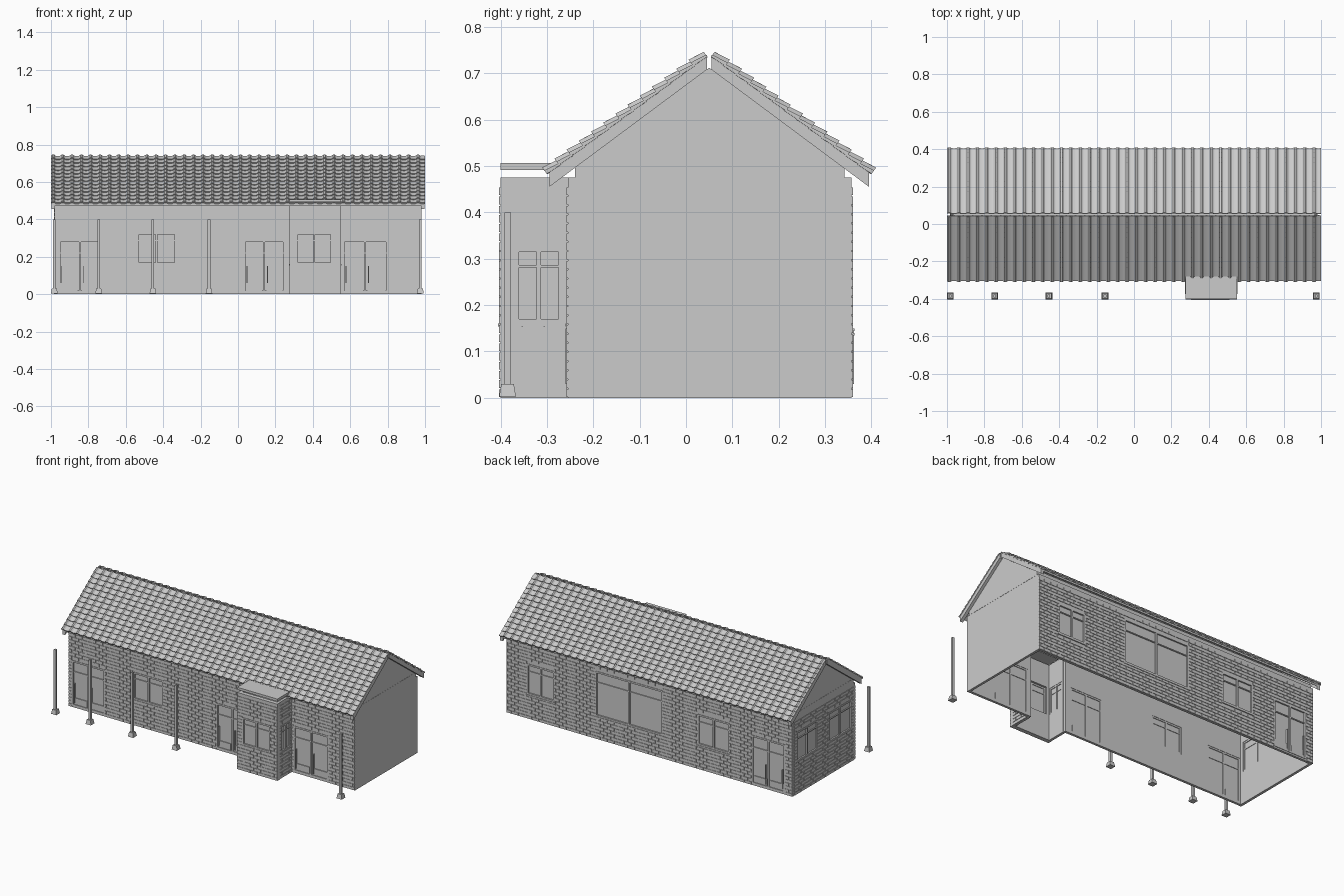
import bpy, bmesh, math
from mathutils import Vector as V

if "Cube" in bpy.data.objects:
    bpy.data.objects.remove(bpy.data.objects["Cube"])

WALL_H = 0.475
T = 0.015          # wall thickness


def finish(bm, name):
    bmesh.ops.recalc_face_normals(bm, faces=bm.faces[:])
    me = bpy.data.meshes.new(name)
    bm.to_mesh(me)
    bm.free()
    ob = bpy.data.objects.new(name, me)
    bpy.context.collection.objects.link(ob)
    return ob


def at(f, u, d, z):
    """Point on a wall plane f = (origin, along, outward)."""
    return f[0] + f[1] * u + f[2] * d + V((0, 0, z))


def box(bm, f, u0, u1, d0, d1, z0, z1):
    v = [bm.verts.new(at(f, u, d, z)) for u in (u0, u1) for d in (d0, d1) for z in (z0, z1)]
    for q in ((0, 1, 3, 2), (4, 5, 7, 6), (0, 1, 5, 4), (2, 3, 7, 6), (0, 2, 6, 4), (1, 3, 7, 5)):
        bm.faces.new([v[i] for i in q])


def prism(name, pts, x0, x1):
    """Extrude a (y, z) profile along x."""
    bm = bmesh.new()
    a = [bm.verts.new((x0, y, z)) for y, z in pts]
    b = [bm.verts.new((x1, y, z)) for y, z in pts]
    n = len(pts)
    bm.faces.new(a)
    bm.faces.new(b)
    for i in range(n):
        bm.faces.new((a[i], a[(i + 1) % n], b[(i + 1) % n], b[i]))
    return finish(bm, name)


def wall(name, f, u0, u1, holes, t=T):
    """Wall panel with rectangular openings."""
    us = sorted({u0, u1, *(h[0] for h in holes), *(h[1] for h in holes)})
    zs = sorted({0, WALL_H, *(h[2] for h in holes), *(h[3] for h in holes)})
    bm = bmesh.new()
    g = [[bm.verts.new(at(f, u, 0, z)) for z in zs] for u in us]
    for i in range(len(us) - 1):
        for j in range(len(zs) - 1):
            cu, cz = (us[i] + us[i + 1]) / 2, (zs[j] + zs[j + 1]) / 2
            if not any(h[0] < cu < h[1] and h[2] < cz < h[3] for h in holes):
                bm.faces.new((g[i][j], g[i + 1][j], g[i + 1][j + 1], g[i][j + 1]))
    bmesh.ops.delete(bm, geom=[v for v in bm.verts if not v.link_faces], context='VERTS')
    faces = bm.faces[:]
    r = bmesh.ops.extrude_face_region(bm, geom=faces, use_keep_orig=True)
    bmesh.ops.translate(bm, vec=f[2] * -t, verts=[e for e in r['geom'] if isinstance(e, bmesh.types.BMVert)])
    finish(bm, name)


def bricks(name, f, u0, u1, holes, w=0.047, h=0.0198, gap=0.003):
    """Raised brick courses in running bond, left out around openings."""
    bm = bmesh.new()
    for r in range(int(WALL_H / h)):
        z0, z1 = r * h + gap / 2, (r + 1) * h - gap / 2
        near = [q for q in holes if q[2] < z1 and q[3] > z0]
        a = u0 - (r % 2) * w / 2
        while a < u1:
            b0, b1 = max(a, u0), min(a + w - gap, u1)
            for q in near:
                if q[0] < b1 and q[1] > b0:
                    if b0 < q[0]:
                        b1 = q[0]
                    else:
                        b0 = q[1]
            if b1 - b0 > 0.004:
                box(bm, f, b0, b1, 0, 0.003, z0, z1)
            a += w
    finish(bm, name)


def opening(name, f, u0, u1, z0, z1, kind, leaves=2):
    """Framed window or glazed door filling an opening."""
    bm = bmesh.new()
    b, d0, d1 = 0.010, -0.013, 0.003
    box(bm, f, u0, u0 + b, d0, d1, z0, z1)
    box(bm, f, u1 - b, u1, d0, d1, z0, z1)
    box(bm, f, u0 + b, u1 - b, d0, d1, z1 - b, z1)
    box(bm, f, u0 + b, u1 - b, d0, d1, z0, z0 + b)
    box(bm, f, u0 + b, u1 - b, -0.009, -0.006, z0 + b, z1 - b)       # glass
    step = (u1 - u0) / leaves
    for i in range(1, leaves):                                        # mullions
        m = u0 + i * step
        box(bm, f, m - b / 2, m + b / 2, d0, d1, z0 + b, z1 - b)
    rail = z0 + (z1 - z0) * 0.75
    box(bm, f, u0 + b, u1 - b, -0.012, 0, rail - 0.003, rail + 0.003)
    if kind == 'door':
        for i in range(leaves):                                       # kick panel, pull handle
            a = u0 + i * step + 0.012
            box(bm, f, a, a + step - 0.024, -0.012, -0.001, z0 + b, z0 + 0.05)
            box(bm, f, a + 0.004, a + 0.008, -0.006, 0.005, 0.03, 0.15)
    else:
        box(bm, f, u0 - 0.005, u1 + 0.005, d0, 0.006, z0 - 0.006, z0)  # sill
    finish(bm, name)


X, Y = V((1, 0, 0)), V((0, 1, 0))
W, D = 'window', 'door'
HALL = (0.29, 0.535, 0, WALL_H)     # opening into the bay
# name, plane, extents, openings, thickness, has bricks
walls = [
    ('front_wall', (V((0, -0.255, 0)), X, -Y), -0.98, 0.98,
     [(-0.96, -0.73, 0.01, 0.29, D), (-0.54, -0.33, 0.16, 0.33, W),
      (0.03, 0.25, 0.01, 0.29, D), (0.56, 0.80, 0.01, 0.29, D)], T, True),
    ('back_wall', (V((0, 0.357, 0)), X, Y), -0.98, 0.98,
     [(0.65, 0.84, 0.15, 0.34, W), (-0.09, 0.37, 0.14, 0.42, W),
      (-0.55, -0.33, 0.15, 0.34, W), (-0.93, -0.70, 0.01, 0.31, D)], T, True),
    ('left_wall', (V((-0.98, 0, 0)), Y, -X), -0.24, 0.342,
     [(0.11, 0.32, 0.20, 0.385, W), (-0.22, 0.01, 0.20, 0.385, W)], T, True),
    ('right_wall', (V((0.98, 0, 0)), Y, X), -0.24, 0.342, [], T, False),
    ('bay_front', (V((0, -0.40, 0)), X, -Y), 0.275, 0.55, [(0.31, 0.505, 0.16, 0.33, W)], 0.025, True),
    ('bay_right', (V((0.547, 0, 0)), Y, X), -0.375, -0.255, [(-0.37, -0.265, 0.16, 0.325, W)], T, True),
    ('bay_left', (V((0.278, 0, 0)), Y, -X), -0.375, -0.255, [(-0.37, -0.265, 0.16, 0.325, W)], T, True),
]
for name, f, u0, u1, ops, t, brick in walls:
    holes = [o[:4] for o in ops]
    skip = list(holes)
    if name == 'front_wall':
        holes.append(HALL)
        skip.append((0.275, 0.55, 0, WALL_H))
    wall(name, f, u0, u1, holes, t)
    if brick:
        bricks(name + '_bricks', f, u0, u1, skip)
    for i, o in enumerate(ops):
        opening(f'{name}_{o[4]}_{i + 1}', f, *o)

# bay canopy slab
G = (V((0, 0, 0)), X, Y)
bm = bmesh.new()
box(bm, G, 0.275, 0.55, -0.40, -0.28, 0.492, 0.507)
finish(bm, 'bay_roof')

# ceiling slab, showing as a band on the ends
bm = bmesh.new()
box(bm, G, -0.981, 0.981, -0.24, 0.342, WALL_H, 0.505)
finish(bm, 'ceiling_slab')

# gable triangles and barge boards
for s, side in ((1, 'right'), (-1, 'left')):
    prism(side + '_gable', [(-0.235, 0.505), (0.335, 0.505), (0.05, 0.712)], s * 0.965, s * 0.98)
    for k, end in ((1, 'back'), (-1, 'front')):
        prism(f'{side}_{end}_barge_board',
              [(0.05 + k * y, z) for y, z in ((0.005, 0.74), (0.345, 0.49), (0.345, 0.455), (0.005, 0.708))],
              s * 0.978, s * 0.998)

# roof decks and interlocking tile courses
ROWS, COLS, SEG = 13, 40, 6
for k, end in ((1, 'back'), (-1, 'front')):
    prism(end + '_roof_deck',
          [(0.05 + k * y, z) for y, z in ((0.005, 0.736), (0.345, 0.486), (0.345, 0.474), (0.005, 0.722))],
          -0.978, 0.978)
    top = V((0, 0.05 + k * 0.004, 0.736))
    run = V((0, k * 0.342, -0.252))
    nrm = V((0, k * 0.252, 0.342)).normalized()
    bm = bmesh.new()
    for r in range(ROWS):
        a, b = top + run * (r / ROWS), top + run * min((r + 1.12) / ROWS, 1.01)
        prev = None
        for j in range(COLS * SEG + 1):
            x = X * (-1 + 2 * j / (COLS * SEG))
            wave = 0.009 * max(-0.15, math.sin(2 * math.pi * j / SEG + 0.01))
            ring = [bm.verts.new(p + x + nrm * (o + wave))
                    for p, o in ((a, 0.005), (b, 0.011), (b, 0.002), (a, 0.000))]
            if prev:
                for i in range(4):
                    n = (i + 1) % 4
                    bm.faces.new((prev[i], prev[n], ring[n], ring[i]))
            if j in (0, COLS * SEG):
                bm.faces.new(ring)
            prev = ring
    finish(bm, end + '_roof_tiles')

# free-standing veranda posts on tapered footings
for i, x in enumerate((-0.982, -0.745, -0.455, -0.155, 0.975)):
    bm = bmesh.new()
    box(bm, G, x - 0.007, x + 0.007, -0.392, -0.378, 0.028, 0.40)
    finish(bm, f'post_{i + 1}')
    bm = bmesh.new()
    box(bm, G, x - 0.018, x + 0.018, -0.403, -0.367, 0.003, 0.03)
    for v in bm.verts:
        if v.co.z > 0.02:
            v.co.x = x + (v.co.x - x) * 0.75
            v.co.y = -0.385 + (v.co.y + 0.385) * 0.75
    finish(bm, f'post_footing_{i + 1}')
